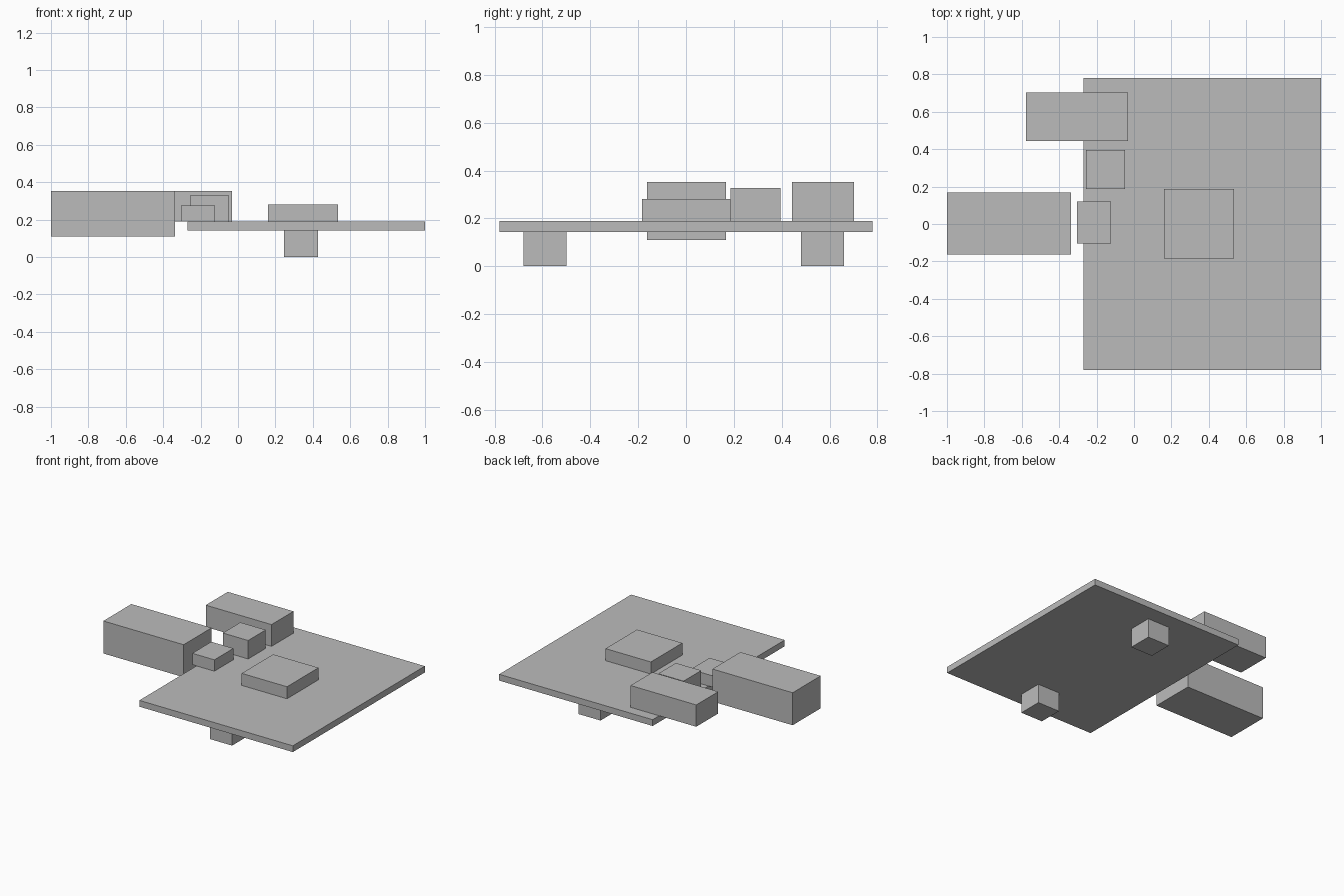
import bpy
import bmesh
from mathutils import Vector

default = bpy.data.objects.get("Cube")
if default:
    bpy.data.objects.remove(default, do_unlink=True)

# Single plain grey for every part
grey = bpy.data.materials.new("plain_grey")
grey.use_nodes = True
colour = (0.5, 0.5, 0.5, 1.0)
grey.diffuse_color = colour
grey.node_tree.nodes["Principled BSDF"].inputs["Base Color"].default_value = colour


def block(name, x, y, z):
    """Flat-faced box spanning the given ranges, with its origin at its centre."""
    low, high = (Vector(corner) for corner in zip(x, y, z))
    bm = bmesh.new()
    bmesh.ops.create_cube(bm, size=1)
    bmesh.ops.scale(bm, vec=high - low, verts=bm.verts)
    mesh = bpy.data.meshes.new(name)
    bm.to_mesh(mesh)
    bm.free()
    mesh.materials.append(grey)
    obj = bpy.data.objects.new(name, mesh)
    obj.location = (low + high) / 2
    bpy.context.collection.objects.link(obj)
    return obj


BOTTOM, TOP = 0.143, 0.19  # board faces

# Board
block("board", (-0.27, 1.0), (-0.78, 0.78), (BOTTOM, TOP))

# Parts standing on the board
block("square_chip", (0.16, 0.535), (-0.185, 0.187), (TOP, 0.28))
block("rear_plug", (-0.577, -0.033), (0.443, 0.703), (TOP, 0.353))
block("tall_socket", (-0.257, -0.047), (0.187, 0.395), (TOP, 0.328))
block("low_socket", (-0.305, -0.122), (-0.105, 0.12), (TOP, 0.275))

# Separate plug beside the board
block("side_plug", (-1.0, -0.336), (-0.163, 0.168), (0.11, 0.353))

# Feet under the board
for name, y in (("front_foot", -0.59), ("rear_foot", 0.57)):
    block(name, (0.245, 0.427), (y - 0.09, y + 0.09), (0, BOTTOM))
